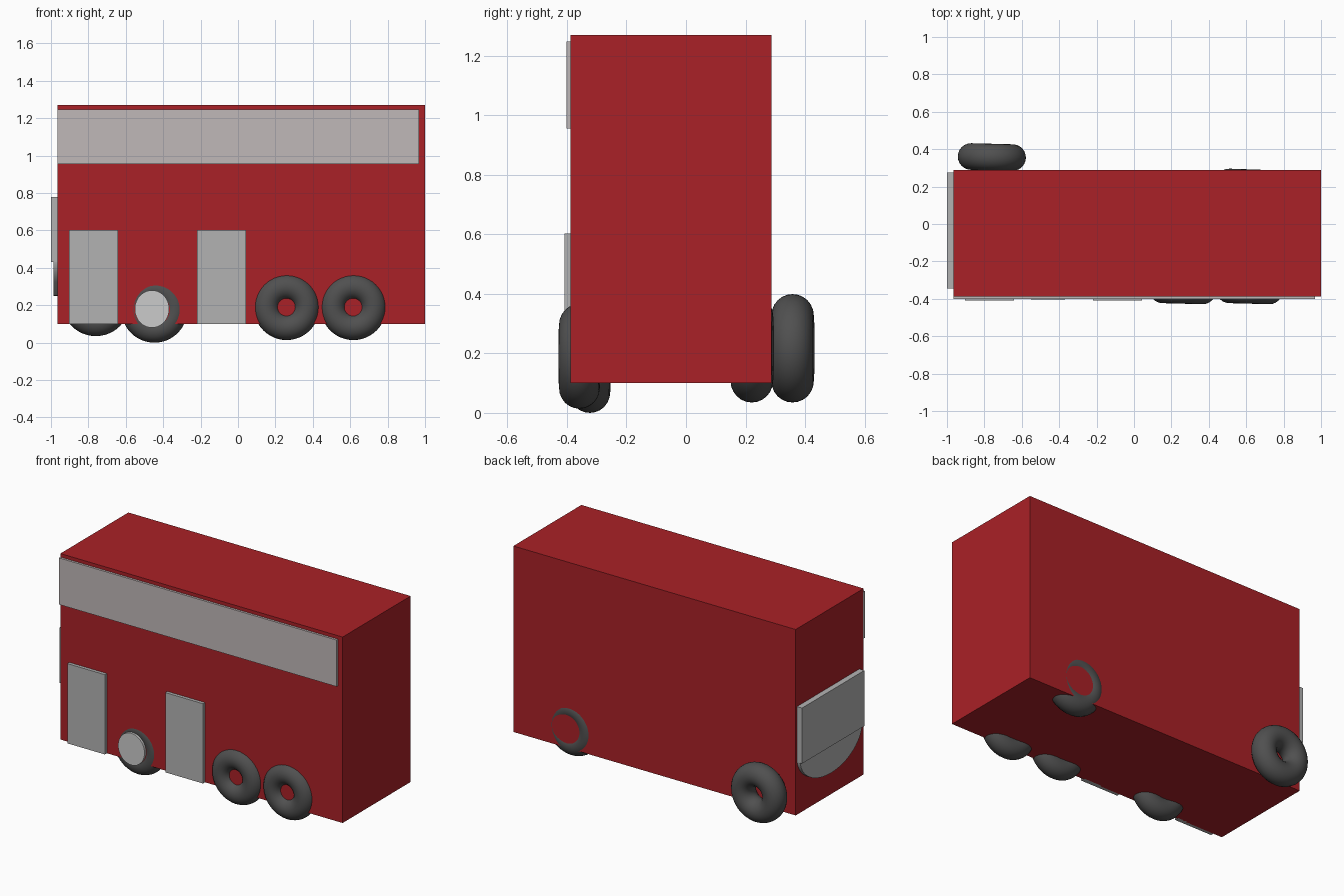
import bpy
import math

if "Cube" in bpy.data.objects:
    bpy.data.objects.remove(bpy.data.objects["Cube"])


def material(name, rgb):
    m = bpy.data.materials.new(name)
    m.diffuse_color = (*rgb, 1)
    m.use_nodes = True
    m.node_tree.nodes["Principled BSDF"].inputs["Base Color"].default_value = m.diffuse_color
    return m


RED = material("red_paint", (0.40, 0.015, 0.02))
GLASS = material("grey_glass", (0.45, 0.45, 0.45))
BAND = material("pale_glass", (0.53, 0.48, 0.48))
RUBBER = material("rubber", (0.08, 0.08, 0.08))


def finish(name, mat=None, smooth=False):
    ob = bpy.context.object
    ob.name = name
    if mat:
        ob.data.materials.append(mat)
    if smooth:
        bpy.ops.object.shade_smooth_by_angle(angle=math.radians(35))
    return ob


def box(name, lo, hi, mat):
    bpy.ops.mesh.primitive_cube_add(size=1, location=[(a + b) / 2 for a, b in zip(lo, hi)])
    bpy.context.object.scale = [b - a for a, b in zip(lo, hi)]
    bpy.ops.object.transform_apply(location=False, rotation=False, scale=True)
    return finish(name, mat)


def tyre(name, loc, radius, minor=0.068, tilt=-1.5):
    bpy.ops.mesh.primitive_torus_add(
        location=loc, rotation=(math.pi / 2, 0, math.radians(tilt)),
        major_radius=radius - minor, minor_radius=minor,
        major_segments=48, minor_segments=24)
    return finish(name, RUBBER, True)


def disc(name, loc, rotation, size, mat=None):
    bpy.ops.mesh.primitive_cylinder_add(vertices=48, radius=1, depth=1,
                                        location=loc, rotation=rotation)
    bpy.context.object.scale = size
    bpy.ops.object.transform_apply(location=False, rotation=False, scale=True)
    return finish(name, mat, True)


# Bus body
box("body", (-0.965, -0.388, 0.10), (1.0, 0.288, 1.27), RED)

# Upper deck window band and the two side doors
box("upper_window", (-0.965, -0.402, 0.955), (0.967, -0.38, 1.248), BAND)
for i, x in enumerate((-0.903, -0.22)):
    box(f"door_{i + 1}", (x, -0.408, 0.10), (x + 0.262, -0.38, 0.602), GLASS)

# Windscreen with the rounded lower panel
box("windscreen", (-1.0, -0.345, 0.43), (-0.96, 0.275, 0.78), GLASS)
disc("windscreen_lower_curve", (-0.972, -0.035, 0.45), (0, math.pi / 2, 0),
     (0.20, 0.31, 0.028), GLASS)

# Wheels on the door side
tyre("rear_wheel_1", (0.26, -0.358, 0.19), 0.176)
tyre("rear_wheel_2", (0.617, -0.358, 0.19), 0.176)
tyre("front_wheel", (-0.447, -0.323, 0.177), 0.177)
disc("hubcap", (-0.46, -0.36, 0.18), (math.pi / 2, 0, 0), (0.092, 0.10, 0.088))

# Wheels on the far side
tyre("far_front_wheel", (-0.76, 0.358, 0.217), 0.182, 0.071)
tyre("far_rear_wheel", (0.62, 0.221, 0.217), 0.182, 0.071, -2)
